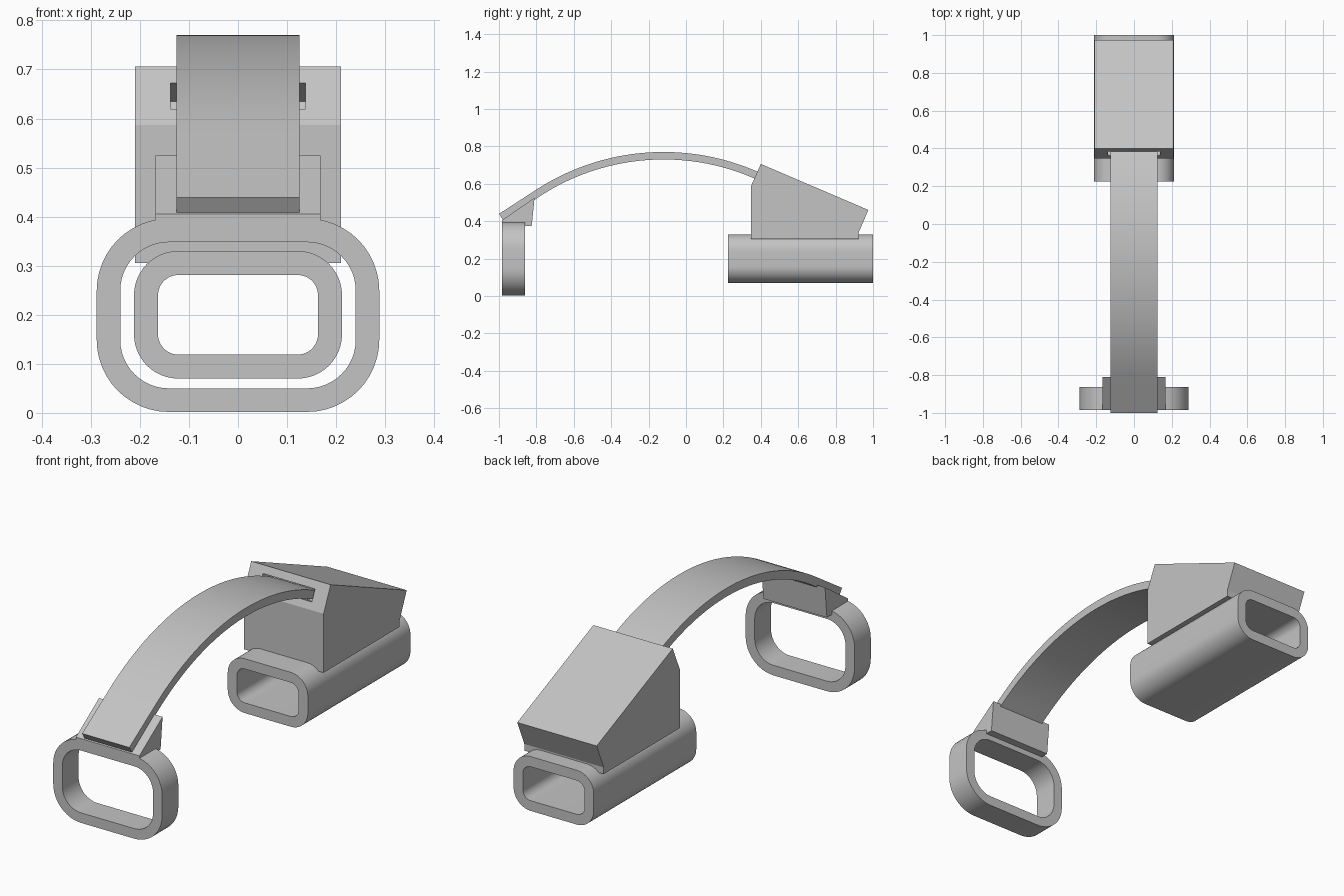
import bpy, bmesh, math
from mathutils import Vector

if "Cube" in bpy.data.objects:
    bpy.data.objects.remove(bpy.data.objects["Cube"], do_unlink=True)

grey = bpy.data.materials.new("plain grey")
grey.use_nodes = True
grey.diffuse_color = (0.55, 0.55, 0.55, 1)
grey.node_tree.nodes["Principled BSDF"].inputs["Base Color"].default_value = grey.diffuse_color


def loft(name, sections, closed=False):
    """Skin equal-length closed sections; cap the ends unless the loft is a loop."""
    bm = bmesh.new()
    rows = [[bm.verts.new(p) for p in s] for s in sections]
    n = len(rows[0])
    pairs = list(zip(rows, rows[1:])) + ([(rows[-1], rows[0])] if closed else [])
    for a, b in pairs:
        for i in range(n):
            j = (i + 1) % n
            bm.faces.new((a[i], a[j], b[j], b[i]))
    if not closed:
        bm.faces.new(rows[0])
        bm.faces.new(rows[-1])
    bmesh.ops.recalc_face_normals(bm, faces=bm.faces)
    mesh = bpy.data.meshes.new(name)
    bm.to_mesh(mesh)
    bm.free()
    mesh.materials.append(grey)
    obj = bpy.data.objects.new(name, mesh)
    bpy.context.collection.objects.link(obj)
    return obj


def smooth(obj):
    bpy.ops.object.select_all(action='DESELECT')
    obj.select_set(True)
    bpy.context.view_layer.objects.active = obj
    bpy.ops.object.shade_smooth_by_angle(angle=math.radians(30))


def rounded_rect(half_w, half_h, radius, steps=12):
    pts = []
    for q, (sx, sz) in enumerate(((1, 1), (-1, 1), (-1, -1), (1, -1))):
        for k in range(steps + 1):
            a = (q + k / steps) * math.pi / 2
            pts.append((sx * (half_w - radius) + radius * math.cos(a),
                        sz * (half_h - radius) + radius * math.sin(a)))
    return pts


def tube(name, half_w, half_h, radius, wall, z, y0, y1):
    outer = rounded_rect(half_w, half_h, radius)
    inner = rounded_rect(half_w - wall, half_h - wall, radius - wall)
    sections = [[(ox, y0, z + oz), (ox, y1, z + oz), (ix, y1, z + iz), (ix, y0, z + iz)]
                for (ox, oz), (ix, iz) in zip(outer, inner)]
    smooth(loft(name, sections, closed=True))


def prism(name, half_w, profile):
    return loft(name, [[(x, y, z) for y, z in profile] for x in (-half_w, half_w)])


# Bowed strap: an arc in the side plane with a straight tangent front end
CENTRE_Y, CENTRE_Z, RADIUS = -0.12, -0.48, 1.25


def strap(name, half_w, r_out, r_in, y0, y1, steps, tail=0):
    a0, a1 = (math.asin((y - CENTRE_Y) / RADIUS) for y in (y0, y1))
    stations = [(a0, tail)] if tail else []
    stations += [(a0 + (a1 - a0) * k / steps, 0) for k in range(steps + 1)]
    sections = []
    for a, back in stations:
        out = Vector((0, math.sin(a), math.cos(a)))
        along = Vector((0, math.cos(a), -math.sin(a)))
        base = Vector((0, CENTRE_Y, CENTRE_Z)) - along * back
        sections.append([base + out * r + Vector((x, 0, 0))
                         for x, r in ((-half_w, r_out), (half_w, r_out),
                                      (half_w, r_in), (-half_w, r_in))])
    return loft(name, sections)


smooth(strap("curved_strap", 0.125, RADIUS, RADIUS - 0.04, -0.80, 0.46, 48, tail=0.238))

# Front ring and the wedge that carries the strap
tube("front_ring", 0.288, 0.197, 0.147, 0.048, 0.199, -0.985, -0.862)
prism("front_wedge", 0.168,
      [(-0.985, 0.375), (-0.985, 0.405), (-0.81, 0.525), (-0.825, 0.375)])

# Rear tube and the housing above it
tube("rear_tube", 0.212, 0.13, 0.09, 0.049, 0.2, 0.225, 1.0)
housing = prism("rear_housing", 0.21,
                [(0.347, 0.305), (0.347, 0.587), (0.4, 0.706),
                 (0.975, 0.46), (0.922, 0.337), (0.922, 0.305)])

# Slot in the housing that receives the strap
cutter = strap("slot_cutter", 0.138, RADIUS + 0.008, RADIUS - 0.05, 0.28, 0.46, 8)
cutter.hide_render = True
slot = housing.modifiers.new("slot", 'BOOLEAN')
slot.operation = 'DIFFERENCE'
slot.solver = 'EXACT'
slot.object = cutter
bpy.ops.object.select_all(action='DESELECT')
bpy.context.view_layer.objects.active = housing
housing.select_set(True)
bpy.ops.object.modifier_apply(modifier=slot.name)
bpy.data.objects.remove(cutter, do_unlink=True)
